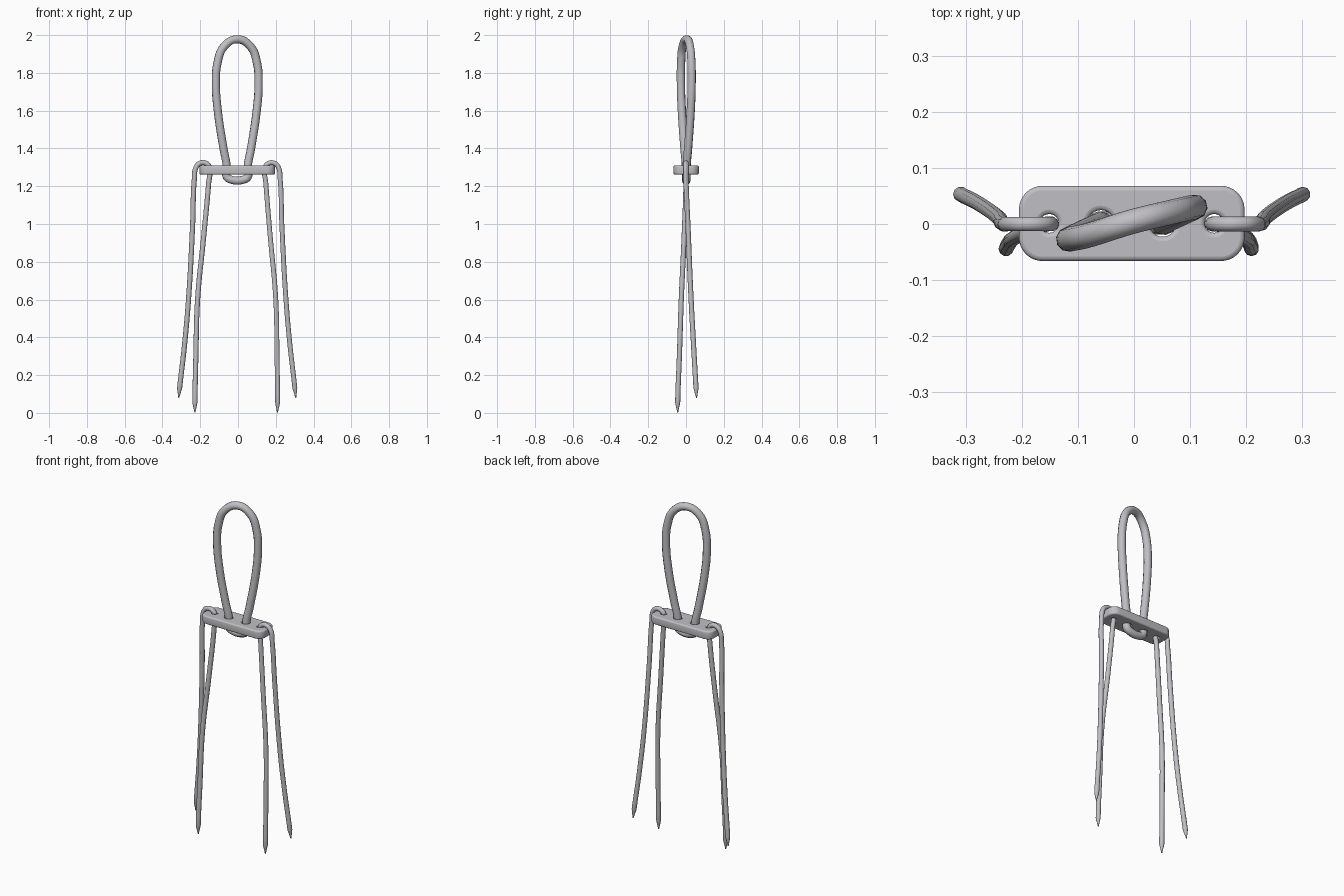
import bpy, math

if "Cube" in bpy.data.objects:
    bpy.data.objects.remove(bpy.data.objects["Cube"])

CX = -0.004  # symmetry line of the whole piece

metal = bpy.data.materials.new("light grey")
metal.diffuse_color = (0.53, 0.52, 0.55, 1)
metal.use_nodes = True
metal.node_tree.nodes["Principled BSDF"].inputs["Base Color"].default_value = metal.diffuse_color


def finish(name, curve, angle):
    """Turn a curve into a smooth-shaded mesh object."""
    ob = bpy.data.objects.new(name, curve)
    bpy.context.collection.objects.link(ob)
    curve.materials.append(metal)
    bpy.ops.object.select_all(action='DESELECT')
    ob.select_set(True)
    bpy.context.view_layer.objects.active = ob
    bpy.ops.object.convert(target='MESH')
    bpy.ops.object.shade_smooth_by_angle(angle=math.radians(angle))
    return bpy.context.object


def cord(name, pts, radius, closed=False, pointed=False):
    """Round cord through the points, optionally with sharpened ends."""
    cu = bpy.data.curves.new(name, 'CURVE')
    cu.dimensions = '3D'
    cu.bevel_depth = radius
    cu.bevel_resolution = 3
    cu.resolution_u = 6
    cu.use_fill_caps = True
    sp = cu.splines.new('BEZIER')
    sp.bezier_points.add(len(pts) - 1)
    sp.use_cyclic_u = closed
    for i, (bp, p) in enumerate(zip(sp.bezier_points, pts)):
        bp.co = p
        bp.handle_left_type = bp.handle_right_type = 'AUTO'
        if pointed and i in (0, len(pts) - 1):
            bp.radius = 0.2
    return finish(name, cu, 50)


def outline(cu, pts):
    sp = cu.splines.new('POLY')
    sp.points.add(len(pts) - 1)
    sp.use_cyclic_u = True
    for p, (x, y) in zip(sp.points, pts):
        p.co = (x, y, 0, 1)


def arc(cx, cy, r, a0, a1, n):
    return [(cx + r * math.cos(math.radians(a0 + (a1 - a0) * i / n)),
             cy + r * math.sin(math.radians(a0 + (a1 - a0) * i / n))) for i in range(n)]


# Plate: rounded rectangle with four holes and softened edges
BEV = 0.008
plate = bpy.data.curves.new("plate", 'CURVE')
plate.dimensions = '2D'
plate.fill_mode = 'BOTH'
plate.extrude = 0.024 - BEV
plate.bevel_depth = BEV
plate.bevel_resolution = 2
hx, hy, r = 0.201 - BEV, 0.067 - BEV, 0.034
rim = []
for sx, sy, a in ((1, 1, 0), (-1, 1, 90), (-1, -1, 180), (1, -1, 270)):
    rim += arc(sx * (hx - r), sy * (hy - r), r, a, a + 90, 8)
    rim.append((sx * (hx - r) + r * math.cos(math.radians(a + 90)),
                sy * (hy - r) + r * math.sin(math.radians(a + 90))))
outline(plate, rim)
for x, hole in ((-0.147, 0.02), (-0.055, 0.027), (0.055, 0.027), (0.147, 0.02)):
    outline(plate, arc(x, 0, hole + BEV * 0.6, 360, 0, 24))
ob = finish("plate", plate, 40)
ob.location = (CX, 0.001, 1.286)

# Hanging loop: closed cord through the two middle holes
half = [(0.030, 0.0, 1.234), (0.056, 0.0, 1.250), (0.055, 0.0, 1.300), (0.073, 0.008, 1.40),
        (0.103, 0.022, 1.60), (0.113, 0.027, 1.74), (0.105, 0.026, 1.85), (0.070, 0.018, 1.94)]
right = [(CX + x, y + 0.003, z) for x, y, z in half]
left = [(CX - x, -y, z) for x, y, z in reversed(half)]
cord("hanging_loop", right + [(CX, 0.004, 1.978)] + left, 0.022, closed=True)

# Side cords: folded through the outer holes, two pointed strands each
side = [(-0.228, -0.044, 0.003), (-0.228, -0.044, 0.055), (-0.223, -0.035, 0.30),
        (-0.214, -0.025, 0.60), (-0.182, -0.010, 0.93), (-0.155, 0.0, 1.22),
        (-0.150, 0.0, 1.295), (-0.167, 0.0, 1.320), (-0.200, 0.0, 1.322),
        (-0.222, 0.0, 1.300), (-0.231, 0.0, 1.24), (-0.240, 0.010, 1.00),
        (-0.262, 0.027, 0.60), (-0.283, 0.040, 0.36), (-0.309, 0.053, 0.132),
        (-0.314, 0.056, 0.08)]
cord("left_cord", side, 0.0135, pointed=True)
# The right inner strand hangs slightly closer to the middle
mirrored = [(2 * CX - x - (0.011 * (1 - z / 1.3) if y < 0 else 0), y, z) for x, y, z in side]
cord("right_cord", mirrored, 0.0135, pointed=True)
